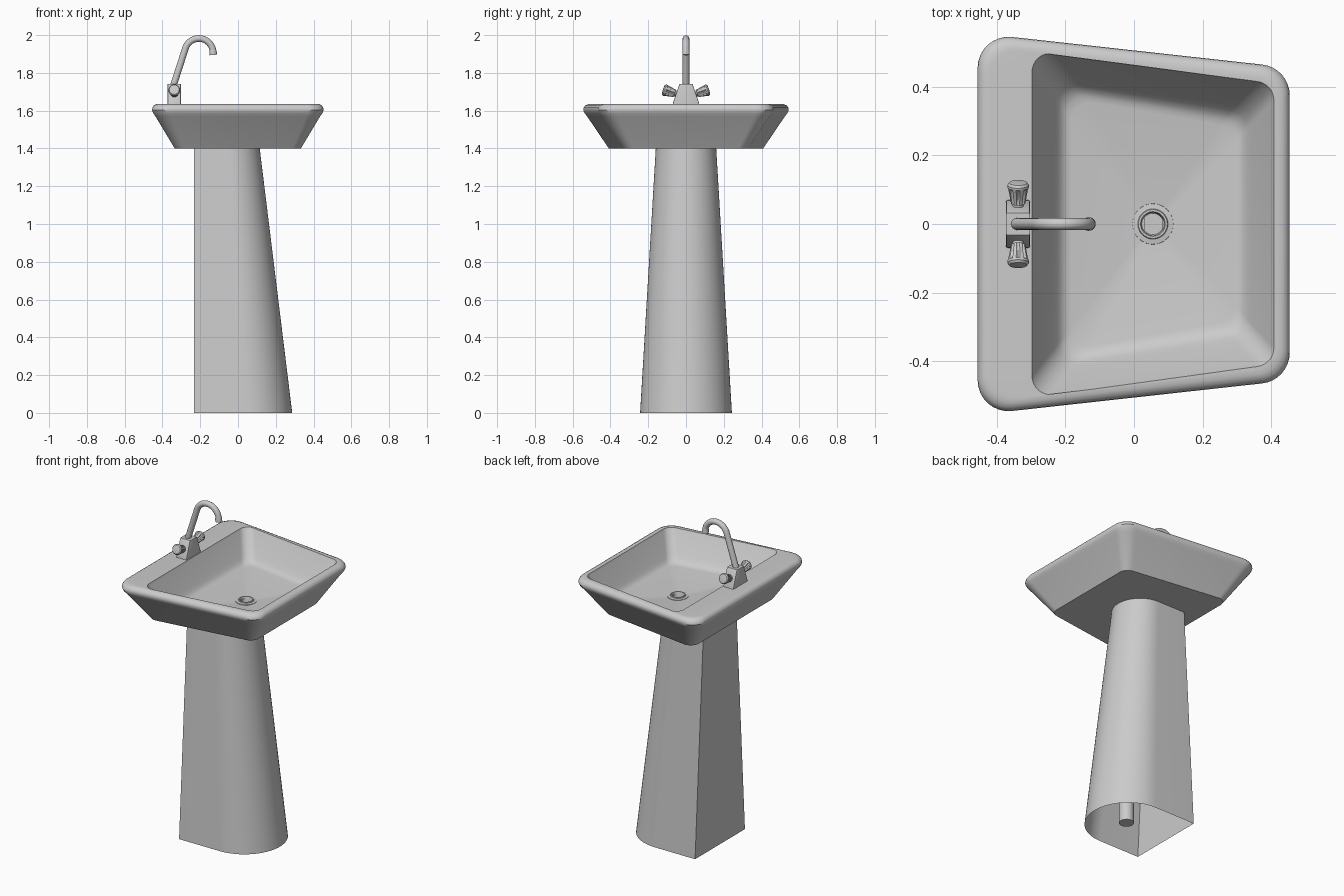
import bpy
from math import sin, cos, pi, atan2, radians
from mathutils import Vector, Matrix

if "Cube" in bpy.data.objects:
    bpy.data.objects.remove(bpy.data.objects["Cube"])


def loft(name, loops, cap_start=False, cap_end=False, angle=35, matrix=None):
    """Skin a stack of closed loops that share one vertex count."""
    n = len(loops[0])
    verts = [tuple(p) for loop in loops for p in loop]
    faces = []
    for k in range(len(loops) - 1):
        for i in range(n):
            j = (i + 1) % n
            faces.append((k * n + i, k * n + j, (k + 1) * n + j, (k + 1) * n + i))
    if cap_start:
        faces.append(tuple(reversed(range(n))))
    if cap_end:
        faces.append(tuple(range((len(loops) - 1) * n, len(loops) * n)))
    mesh = bpy.data.meshes.new(name)
    mesh.from_pydata(verts, [], faces)
    if matrix:
        mesh.transform(matrix)
    ob = bpy.data.objects.new(name, mesh)
    bpy.context.collection.objects.link(ob)
    bpy.ops.object.select_all(action='DESELECT')
    ob.select_set(True)
    bpy.context.view_layer.objects.active = ob
    bpy.ops.object.shade_smooth_by_angle(angle=radians(angle))
    return ob


def trapezoid(x0, x1, y0, y1, r, z, n=8):
    """Rounded trapezoid: half width y0 at x0 and y1 at x1."""
    pts = [Vector(p) for p in ((x0, -y0), (x1, -y1), (x1, y1), (x0, y0))]
    out = []
    for i, p in enumerate(pts):
        a = (pts[i - 1] - p).normalized()
        b = (pts[(i + 1) % 4] - p).normalized()
        half = a.angle(b) / 2
        c = p + (a + b).normalized() * (r / sin(half))
        na, nb = Vector((-a.y, a.x)), Vector((b.y, -b.x))
        if na.dot(p - c) < 0:
            na = -na
        if nb.dot(p - c) < 0:
            nb = -nb
        start = atan2(na.y, na.x)
        sweep = pi - 2 * half
        for k in range(n + 1):
            t = start + sweep * k / n
            out.append(Vector((c.x + r * cos(t), c.y + r * sin(t), z)))
    return out


def circle(cx, cy, r, z, n=32):
    return [Vector((cx + r * cos(2 * pi * i / n), cy + r * sin(2 * pi * i / n), z))
            for i in range(n)]


DX = 0.055  # drain position

# basin: outer skin, rolled rim, inner bowl and floor sloping to the drain
loops = []
for d, z in ((0.12, 1.40), (0.018, 1.57), (0.006, 1.587), (0, 1.603),
             (0.002, 1.616), (0.010, 1.628), (0.022, 1.634), (0.034, 1.635)):
    loops.append(trapezoid(-0.455 + d, 0.453 - d, 0.555 - 1.15 * d,
                           0.455 - 1.1 * d, 0.09 - 0.3 * d, z))
for t, z in ((0, 1.635), (0.06, 1.622), (0.72, 1.52), (0.85, 1.499),
             (0.98, 1.484), (1.12, 1.476), (1.28, 1.473)):
    loops.append(trapezoid(-0.297 + 0.09 * t, 0.407 - 0.09 * t, 0.505 - 0.11 * t,
                           0.408 - 0.10 * t, 0.055, z))
ring = []
for p in loops[-1]:
    a = atan2(p.y, p.x - DX)
    ring.append(Vector((DX + 0.04 * cos(a), 0.04 * sin(a), 1.452)))
loops.append(ring)
loft("basin", loops, cap_start=True)

# pedestal: hollow tapering D-section shell, flat at the back


def d_section(r, front, z, n=32):
    cx = front - r
    arc = [Vector((cx + r * cos(-pi / 2 + pi * i / n),
                   r * sin(-pi / 2 + pi * i / n), z)) for i in range(n + 1)]
    return [Vector((-0.232, -r, z))] + arc + [Vector((-0.232, r, z))]


loft("pedestal", [d_section(0.243, 0.287, 0), d_section(0.16, 0.115, 1.40)])

# drain ring and waste pipe
loft("drain", [circle(DX, 0, r, z) for r, z in (
    (0.06, 1.450), (0.059, 1.457), (0.044, 1.459), (0.042, 1.464), (0.036, 1.464),
    (0.033, 1.458), (0.031, 1.41))], cap_end=True)
loft("waste_pipe", [circle(DX, 0, 0.042, 0.005), circle(DX, 0, 0.042, 1.40)],
     cap_start=True, cap_end=True)

# tap body: tapered block on the rear deck
loft("tap_body", [trapezoid(-0.372, -0.303, y, y, 0.004, z, 2)
                  for y, z in ((0.07, 1.63), (0.068, 1.645), (0.036, 1.737), (0.032, 1.741))],
     cap_start=True, cap_end=True)

# fluted tap handles, mirrored either side


def fluted(r, depth, z, n=64):
    out = []
    for i in range(n):
        a = 2 * pi * i / n
        rr = r - depth * max(0, cos(8 * a))
        out.append(Vector((rr * cos(a), rr * sin(a), z)))
    return out


for side, label in ((1, "left"), (-1, "right")):
    axis = Vector((0, side * 0.95, 0.31))
    mat = (Matrix.Translation((-0.337, side * 0.043, 1.686))
           @ axis.to_track_quat('Z', 'Y').to_matrix().to_4x4())
    loft("tap_handle_" + label, [fluted(*p) for p in (
        (0.016, 0, -0.01), (0.016, 0, 0.016), (0.021, 0, 0.018), (0.022, 0.004, 0.024),
        (0.029, 0.006, 0.062), (0.031, 0, 0.067), (0.031, 0, 0.074),
        (0.026, 0, 0.081), (0.012, 0, 0.083))],
         cap_start=True, cap_end=True, matrix=mat)

# swan-neck spout
path = [(-0.341, 1.735, 1)]
for i in range(25):
    a = radians(162 - 157 * i / 24)
    path.append((-0.207 + 0.075 * cos(a), 1.907 + 0.075 * sin(a), 1))
path += [(-0.1325, 1.912, 1.13), (-0.131, 1.895, 1.13)]
path.pop(-3)
curve = bpy.data.curves.new("spout", 'CURVE')
curve.dimensions = '3D'
curve.bevel_depth = 0.0175
curve.bevel_resolution = 6
curve.use_fill_caps = True
spline = curve.splines.new('POLY')
spline.points.add(len(path) - 1)
for pt, (x, z, r) in zip(spline.points, path):
    pt.co = (x, 0, z, 1)
    pt.radius = r
spline.use_smooth = True
bpy.context.collection.objects.link(bpy.data.objects.new("spout", curve))
